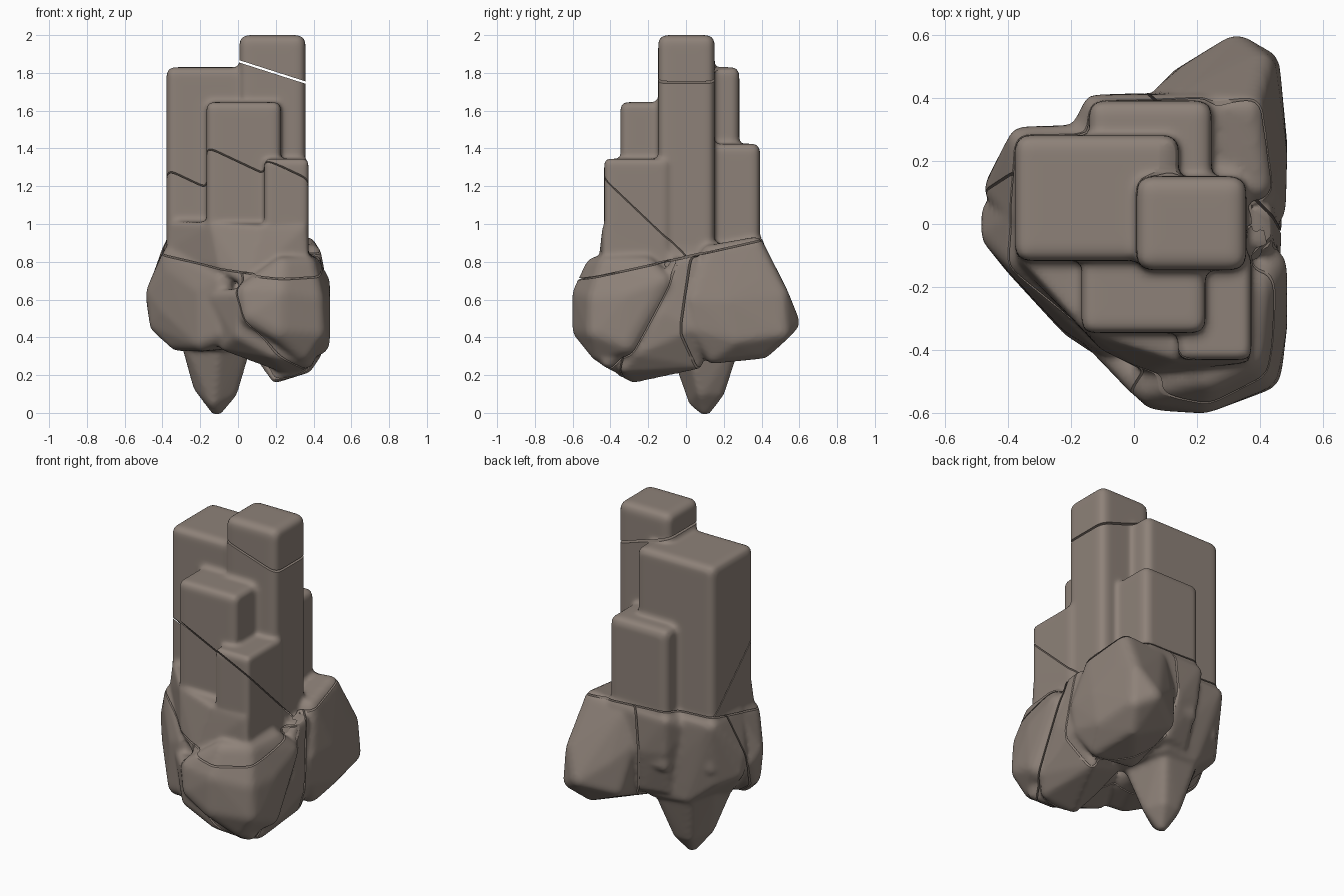
import bpy, bmesh
from mathutils import Vector

if "Cube" in bpy.data.objects:
    bpy.data.objects.remove(bpy.data.objects["Cube"])

rock = bpy.data.materials.new("grey_brown_rock")
rock.diffuse_color = (0.27, 0.222, 0.19, 1)
rock.use_nodes = True
rock.node_tree.nodes["Principled BSDF"].inputs["Base Color"].default_value = rock.diffuse_color
solid = bmesh.new()          # all rounded rocks, merged into one body below


def rounded_hull(pts, r):
    """Add the convex hull of small spheres placed at the points."""
    bm = bmesh.new()
    for p in pts:
        v = bmesh.ops.create_uvsphere(bm, u_segments=12, v_segments=8, radius=r)["verts"]
        bmesh.ops.translate(bm, verts=v, vec=p)
    co = [v.co.copy() for v in bm.verts]
    bm.clear()
    for c in co:
        bm.verts.new(c)
    bmesh.ops.remove_doubles(bm, verts=bm.verts[:], dist=0.0005)
    bmesh.ops.convex_hull(bm, input=bm.verts[:])
    bmesh.ops.delete(bm, geom=[v for v in bm.verts if not v.link_faces], context='VERTS')
    bmesh.ops.recalc_face_normals(bm, faces=bm.faces[:])
    me = bpy.data.meshes.new("tmp")
    bm.to_mesh(me)
    bm.free()
    solid.from_mesh(me)
    bpy.data.meshes.remove(me)


def lump(pts, r):
    """Rounded rock whose outer corners lie near the given points."""
    pts = [Vector(p) for p in pts]
    mid = sum(pts, Vector()) / len(pts)
    out = []
    for p in pts:
        q = p - (p - mid).normalized() * r
        q.x = max(r - .487, min(.487 - r, q.x))
        q.y = max(r - .602, min(.602 - r, q.y))
        out.append(q)
    rounded_hull(out, r)


def column(x0, x1, y0, y1, top, r=0.035):
    rounded_hull([(x, y, z) for x in (x0 + r, x1 - r) for y in (y0 + r, y1 - r)
                  for z in (0.6, top - r)], r)


# Upright columns
column(0.008, 0.357, -0.147, 0.152, 2.0, 0.045)
column(-0.378, 0.142, -0.117, 0.282, 1.83, 0.04)
column(-0.167, 0.227, -0.347, 0.0, 1.645)
column(-0.142, 0.247, 0.05, 0.392, 1.425, 0.04)
column(0.14, 0.373, -0.433, -0.09, 1.345, 0.025)
column(0.1, 0.36, -0.3, 0.2, 0.9)
# Flared apron under the front columns
lump([(-.38, -.1, .86), (-.36, -.1, 1.0), (-.15, -.345, 1.0), (-.1, -.4, .76),
      (.05, -.47, .68), (.375, -.43, .78), (.37, 0, .8), (.14, -.433, .98),
      (.36, -.433, .98), (0, 0, 1.0), (-.36, .1, .9)], 0.02)
# Front right boulder
lump([(.0, -.54, .64), (.22, -.5, .82), (.38, -.42, .83), (.40, -.17, .81), (.45, -.08, .71),
      (.49, -.3, .62), (.45, -.5, .6), (.2, -.61, .64), (.2, -.61, .4), (.44, -.49, .38),
      (.48, -.3, .32), (.35, -.46, .27), (.02, -.56, .5), (0, -.2, .6), (.1, -.1, .76)], 0.07)
# Front left boulder
lump([(-.37, -.1, .87), (-.49, 0, .65), (-.49, .07, .6), (-.45, 0, .44), (-.33, -.1, .33),
      (-.4, -.12, .5), (-.17, -.34, .34), (-.17, -.34, .66), (-.05, -.4, .71), (-.04, -.42, .4),
      (-.35, -.15, .8), (0, 0, .36), (0, 0, .8), (-.36, .06, .88)], 0.06)
# Front lower ledge between the boulders
lump([(-.14, -.38, .64), (0, -.53, .65), (-.02, -.51, .42), (.4, -.42, .26), (.2, -.5, .3),
      (-.1, -.38, .36), (.42, -.35, .32), (.05, -.1, .4), (.3, -.1, .4), (.3, -.33, .21)], 0.04)
# Back right boulder
lump([(.37, .37, .93), (.12, .38, .9), (.40, .1, .88), (.42, .42, .74), (.42, .54, .63),
      (.33, .605, .46), (.43, .54, .4), (.15, .5, .6), (.12, .47, .4), (.48, .19, .6),
      (.465, .25, .35), (.45, .0, .6), (.44, .02, .42), (.39, .12, .27), (.36, .42, .29),
      (.06, .41, .7), (.1, .1, .82), (.12, .12, .3)], 0.055)
# Right wedge
lump([(.42, -.05, .82), (.42, .05, .83), (.46, -.12, .55), (.46, .05, .45), (.37, -.34, .22),
      (.27, -.36, .2), (.19, -.29, .165), (.1, -.2, .28), (.1, 0, .35), (.35, .08, .24),
      (.43, -.28, .3), (.1, 0, .8)], 0.03)
# Back left boulder, in two overlapping halves under the two columns
lump([(-.38, .28, .9), (-.37, .0, .9), (-.475, .1, .66), (-.47, .12, .55), (-.1, .29, .9),
      (-.38, .22, .5), (-.2, .27, .36), (.05, .29, .36), (0, .3, .7),
      (.2, 0, .36), (-.28, -.02, .34), (.2, 0, .85)], 0.045)
lump([(-.14, .39, .91), (.24, .39, .92), (.02, .415, .68), (-.13, .39, .7), (-.1, .3, .4),
      (.05, .34, .4), (.2, .3, .36), (.2, 0, .36), (-.2, 0, .4), (-.2, 0, .9),
      (-.2, .28, .85), (.2, 0, .85)], 0.04)
# Bottom spike
lump([(-.29, -.04, .42), (-.29, .14, .42), (-.22, .28, .47), (.02, .29, .45), (.07, .0, .42),
      (-.1, -.09, .4), (-.22, .06, .11), (-.13, .04, .03), (-.11, .1, -.012), (-.02, .08, .08),
      (-.06, .18, .08), (-.15, .18, .08)], 0.04)
# Solid core so no hollows remain
rounded_hull([(x, y, z) for x in (-.2, .3) for y in (-.2, .15) for z in (.47, .8)], 0.05)

# Merge and soften
me = bpy.data.meshes.new("merged")
solid.to_mesh(me)
tmp = bpy.data.objects.new("merged_helper", me)
bpy.context.collection.objects.link(tmp)
m = tmp.modifiers.new("merge", 'REMESH')
m.mode, m.voxel_size = 'VOXEL', 0.014
m = tmp.modifiers.new("soften", 'SMOOTH')
m.factor, m.iterations = 0.5, 5
body = bpy.data.meshes.new_from_object(tmp.evaluated_get(bpy.context.evaluated_depsgraph_get()))
bpy.data.objects.remove(tmp)
whole = bmesh.new()
whole.from_mesh(body)
bpy.data.meshes.remove(body)


def split(bm, at, normal, gap=0.004):
    """Crack the body along a plane: returns (normal side, other side)."""
    n = Vector(normal).normalized()
    halves = []
    for s in (1, -1):
        b = bm.copy()
        bmesh.ops.bisect_plane(b, geom=b.verts[:] + b.edges[:] + b.faces[:],
                               plane_co=Vector(at) + n * gap * s, plane_no=n * -s,
                               clear_outer=True)
        rim = [e for e in b.edges if e.is_boundary]
        bmesh.ops.triangle_fill(b, edges=rim, use_beauty=True, use_dissolve=False)
        halves.append(b)
    bm.free()
    return halves


def finish(name, bm):
    bmesh.ops.recalc_face_normals(bm, faces=bm.faces[:])
    for f in bm.faces:
        f.smooth = True
        f.material_index = 0
    for e in bm.edges:
        e.smooth = e.calc_face_angle(0) < 0.75
    out = bpy.data.meshes.new(name)
    bm.to_mesh(out)
    bm.free()
    out.materials.append(rock)
    bpy.context.collection.objects.link(bpy.data.objects.new(name, out))


# Fracture: base boulders, front chunk, upper columns, summit cap
top, base = split(whole, (0, 0, .845), (.05, -.22, 1))
front_right, base = split(base, (.44, -.1, .69), (.168, -.185, .093))
back_right, base = split(base, (.45, 0, .6), (.7, .72, -.05))
back_left, front_left = split(base, (-.47, .08, .6), (.33, .95, -.35))
upper, front_chunk = split(top, (-.15, -.345, 1.40), (.47, .95, 1), 0.003)
summit, upper = split(upper, (.01, 0, 1.86), (.32, 0, 1), 0.006)
for name, part in (("summit_cap", summit), ("upper_columns", upper),
                   ("front_chunk", front_chunk), ("front_right_boulder", front_right),
                   ("back_right_boulder", back_right), ("back_left_boulder", back_left),
                   ("front_left_boulder", front_left)):
    finish(name, part)
